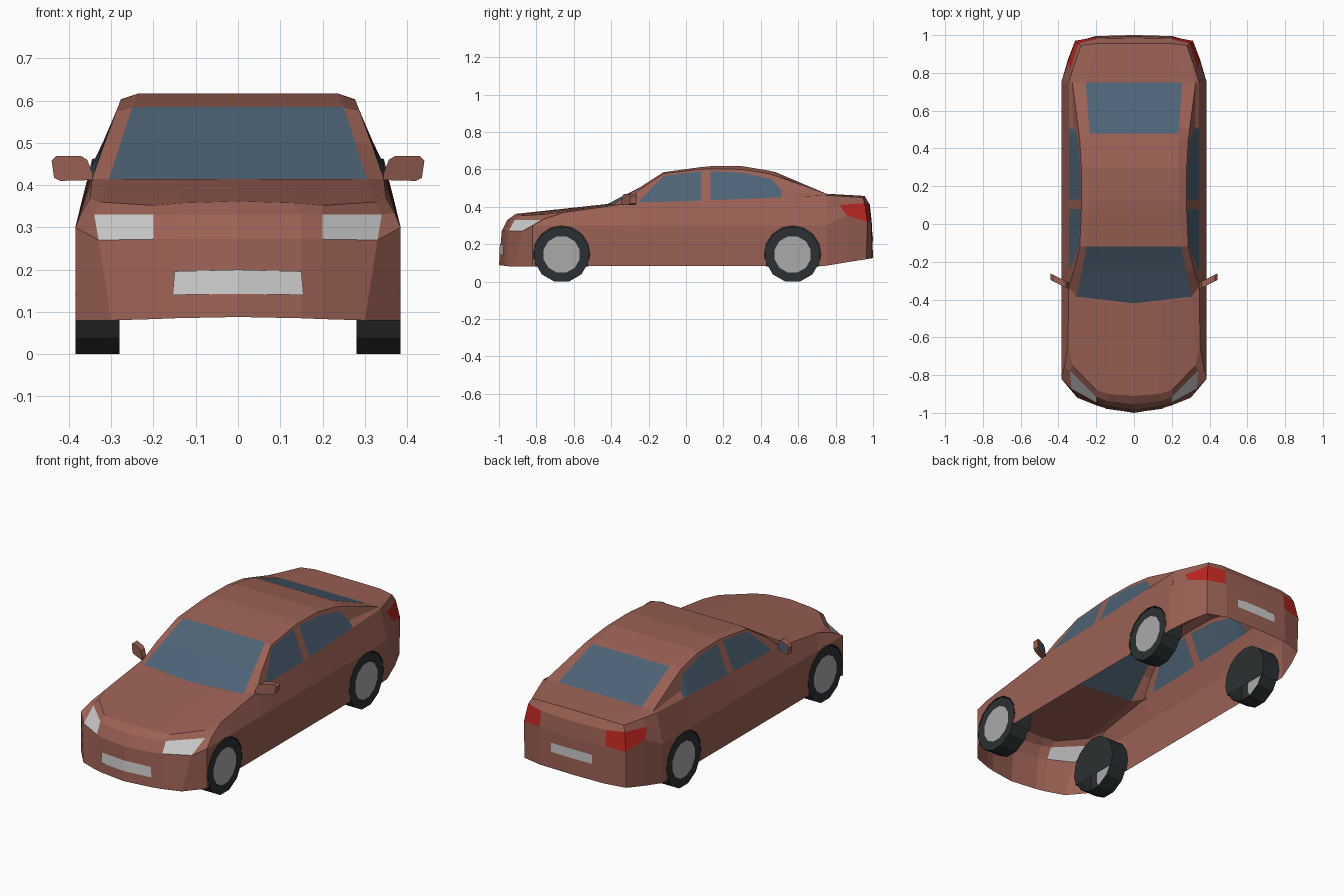
import bpy, bmesh, math
from mathutils import Vector

if "Cube" in bpy.data.objects:
    bpy.data.objects.remove(bpy.data.objects["Cube"])

COLORS = {"paint": (.33, .12, .09, 1), "glass": (.075, .125, .18, 1), "rubber": (.025, .03, .032, 1),
          "hub": (.4, .4, .4, 1), "lamp": (.65, .65, .65, 1), "red": (.5, .02, .015, 1)}
MATS = {}
for key, col in COLORS.items():
    MATS[key] = bpy.data.materials.new(key)
    MATS[key].diffuse_color = col


def build(name, faces, mat, ref=(0, 0, .2)):
    """Half-model faces -> object mirrored over x, faces turned away from ref."""
    bm = bmesh.new()
    cache = {}

    def vert(p):
        k = tuple(round(c, 4) + 0.0 for c in p)
        if k not in cache:
            cache[k] = bm.verts.new(k)
        return cache[k]

    for face in faces:
        pts = [Vector(p) for p in face]
        for sx in (1, -1):
            vs = list(dict.fromkeys(vert((p.x * sx, p.y, p.z)) for p in pts))
            if len(vs) < 3 or bm.faces.get(vs):
                continue
            f = bm.faces.new(vs)
            f.normal_update()
            r = Vector((ref[0] * sx, ref[1], ref[2]))
            if f.normal.dot(f.calc_center_median() - r) < 0:
                f.normal_flip()
    me = bpy.data.meshes.new(name)
    bm.to_mesh(me)
    bm.free()
    ob = bpy.data.objects.new(name, me)
    bpy.context.collection.objects.link(ob)
    me.materials.append(MATS[mat])
    return ob


def strip(a, b):
    return [(a[i], a[i + 1], b[i + 1], b[i]) for i in range(len(a) - 1)]


# Front rows, centre to side: sill, lamp bottom, lamp top, hood edge, windscreen base
sill_f = [(0, -1, .088), (.15, -.975, .085), (.2, -.96, .083), (.30, -.92, .08), (.385, -.82, .08)]
low_f = [(0, -.985, .272), (.15, -.965, .272), (.2, -.947, .272), (.33, -.875, .27), (.385, -.82, .3)]
top_f = [(0, -.955, .33), (.15, -.935, .33), (.2, -.915, .33), (.34, -.775, .33), (.37, -.76, .335)]
hood = [(0, -.91, .362), (.13, -.9, .358), (.2, -.88, .352), (.325, -.75, .36), (.35, -.65, .37)]
base = [(0, -.42, .415), (.15, -.415, .415), (.2, -.41, .415), (.305, -.385, .415), (.345, -.33, .415)]

# Rear rows, centre to side: boot edge, lamp top, lamp bottom, sill
edge = [(0, .955, .458), (.2, .955, .457), (.28, .945, .45), (.32, .83, .456), (.345, .75, .462)]
top_r = [(0, .983, .41), (.2, .98, .415), (.295, .955, .42), (.337, .82, .41), (.36, .75, .40)]
low_r = [(0, .993, .32), (.2, .99, .33), (.312, .97, .32), (.35, .86, .355), (.385, .75, .3)]
sill_r = [(0, 1, .125), (.2, .995, .125), (.31, .965, .12), (.35, .87, .105), (.385, .75, .085)]

# Cabin stations: y, belt z, window top z, roof edge z, roof inner x, roof inner z
cabin = [(-.25, .425, .43, .49, .277, .502), (-.12, .427, .565, .577, .25, .585),
         (.08, .433, .59, .6, .238, .612), (.13, .435, .59, .603, .235, .617),
         (.3, .442, .582, .6, .235, .617), (.45, .448, .55, .575, .235, .592),
         (.48, .449, .525, .565, .235, .585), (.51, .45, .485, .555, .238, .572),
         (.75, .462, .464, .47, .255, .47)]


def on_side(y, z):
    return (.345 - (z - .42) * .37, y, z)


# Each section runs belt, window top, roof edge, roof inner, centre
sections = [[base[4], base[4], base[4], base[3], base[0]]]
for y, zb, zt, ze, xg, zg in cabin:
    sections.append([(.345, y, zb), on_side(y, zt), on_side(y, ze), (xg, y, zg), (0, y, zg)])
waist = [(.385, s[0][1], .3) for s in sections]

# Nose, hood and tail; lamps are picked out of the grid
body, screens, windows = [], [], []
front_lamp, tail_lamp = [], []
body += strip(sill_f, low_f) + strip(top_f, hood) + strip(hood, base)
for i, f in enumerate(strip(low_f, top_f)):
    (front_lamp if i == 2 else body).append(f)
body += strip(edge, top_r) + strip(low_r, sill_r)
for i, f in enumerate(strip(top_r, low_r)):
    (tail_lamp if i in (1, 2) else body).append(f)
last = sections[-1]
body += [(last[4], last[3], edge[1], edge[0]), (last[3], last[2], edge[2], edge[1]),
         (last[2], edge[3], edge[2]), (last[2], last[1], last[0], edge[3])]

# Cabin shell with window openings
for i in range(len(sections) - 1):
    for j, f in enumerate(strip(sections[i], sections[i + 1])):
        if j == 0 and i in (1, 2, 4, 5, 6, 7):
            windows.append(f)
        elif j == 3 and i in (0, 1, 7, 8):
            screens.append(f)
        else:
            body.append(f)
body += strip([base[0], base[1], base[2], base[3]], [base[0]] * 4)

# Fender and shoulder band
mid = (.385, -.6, .3)
body += [(low_f[4], mid, hood[4], top_f[4]), (mid, waist[0], base[4], hood[4])]
for i in range(len(sections) - 1):
    body.append((waist[i], waist[i + 1], sections[i + 1][0], sections[i][0]))

# Flat lower side with both wheel arches
AXLES = (-.665, .57)


def arch(y, r, x):
    return [(x, y + r * math.cos(a), .147 + r * math.sin(a))
            for a in (math.radians(205 - 23 * k) for k in range(11))]


lower = [sill_f[4]] + arch(AXLES[0], .152, .385) + arch(AXLES[1], .152, .385) + [sill_r[4]]
body.append(tuple(lower + list(reversed(waist)) + [mid, low_f[4]]))

build("body", body, "paint")
build("side_windows", windows, "glass")
build("windscreens", screens, "glass")
build("headlights", front_lamp, "lamp")
build("tail_lights", tail_lamp, "red")

# Number plates
build("front_plate", [((0, -.999, .143), (.155, -.977, .14), (.15, -.974, .196), (0, -.995, .2))], "lamp")
build("rear_plate", [((0, 1.0, .215), (.125, .998, .215), (.125, .998, .265), (0, .999, .265))], "lamp")


# Wheels: open tube, face ring, hub disc; wheel well behind
def circle(y, r, x, n=12):
    return [(x, y + r * math.sin(2 * math.pi * (k + .5) / n), .145 + r * math.cos(2 * math.pi * (k + .5) / n))
            for k in range(n + 1)]


for name, y in zip(("front", "rear"), AXLES):
    outer, inner, rim = circle(y, .15, .385), circle(y, .15, .28), circle(y, .1, .385)
    build(name + "_tyres", strip(outer, inner) + strip(outer, rim), "rubber", (.33, y, .145))
    build(name + "_hubs", [rim[:-1]], "hub", (.33, y, .145))
    a, b = arch(y, .157, .384), arch(y, .157, .279)
    build(name + "_wheel_wells", strip(a, b) + [b], "rubber", (.33, y, .145))

# Door mirrors: outline swept back, glass on the rear
outline = [(.343, .412), (.42, .41), (.435, .417), (.441, .458), (.43, .469), (.372, .469), (.357, .46), (.345, .43)]
front = [(x, -.345 + (x - .345) * .5, z) for x, z in outline]
back = [(x, y + .035, z) for x, y, z in front]
build("door_mirrors", [front] + strip(front + front[:1], back + back[:1]) + [back], "paint", (.395, -.3, .44))
c = Vector((.395, -.285, .44))
glass = [c + (Vector(p) - c) * .8 + Vector((0, .003, 0)) for p in back]
build("mirror_glass", [glass], "glass", (.395, -.33, .44))

for m in bpy.data.materials:
    if m.users and not m.is_grease_pencil:
        m.use_nodes = True
        m.node_tree.nodes["Principled BSDF"].inputs["Base Color"].default_value = m.diffuse_color
